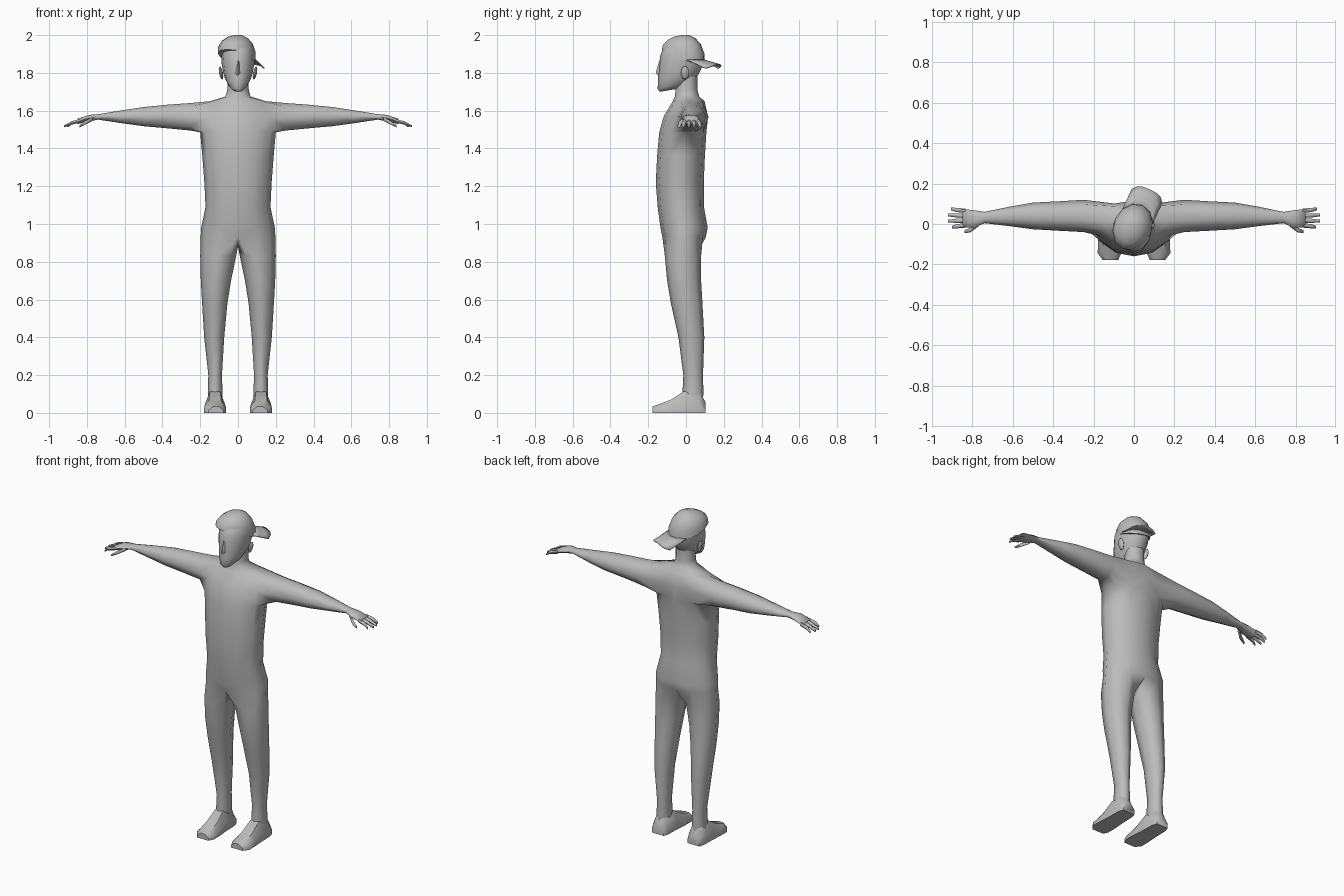
import bpy, bmesh, math
from mathutils import Matrix

if "Cube" in bpy.data.objects:
    bpy.data.objects.remove(bpy.data.objects["Cube"])

grey = bpy.data.materials.new("plain grey")
grey.use_nodes = True
grey.diffuse_color = (0.5, 0.5, 0.5, 1)
grey.node_tree.nodes["Principled BSDF"].inputs["Base Color"].default_value = (0.5, 0.5, 0.5, 1)


def finish(bm, name, mirror=False, angle=60):
    """Turn a bmesh into a smooth shaded object, mirrored across x if asked."""
    bmesh.ops.recalc_face_normals(bm, faces=bm.faces)
    mesh = bpy.data.meshes.new(name)
    bm.to_mesh(mesh)
    bm.free()
    mesh.materials.append(grey)
    ob = bpy.data.objects.new(name, mesh)
    bpy.context.collection.objects.link(ob)
    bpy.ops.object.select_all(action="DESELECT")
    ob.select_set(True)
    bpy.context.view_layer.objects.active = ob
    bpy.ops.object.shade_smooth_by_angle(angle=math.radians(angle))
    if mirror:
        mod = ob.modifiers.new("Mirror", "MIRROR")
        mod.use_clip = True
        mod.merge_threshold = 0.0005
    return ob


def bridge(bm, a, b):
    """Join two closed loops that have the same number of vertices."""
    n = len(a)
    for i in range(n):
        j = (i + 1) % n
        bm.faces.new((a[i], a[j], b[j], b[i]))


def loft(bm, rings, start=None, cap_start=True):
    """Skin closed rings of points, optionally growing from an existing loop."""
    last = start
    for ring in rings:
        loop = [bm.verts.new(p) for p in ring]
        if last:
            bridge(bm, last, loop)
        elif cap_start:
            bm.faces.new(loop)
        last = loop
    bm.faces.new(last)


def oval(lo_u, hi_u, lo_v, hi_v, degrees):
    """Points on the oval that fills a rectangle."""
    for d in degrees:
        a = math.radians(d)
        yield ((lo_u + hi_u) / 2 + (hi_u - lo_u) / 2 * math.cos(a),
               (lo_v + hi_v) / 2 + (hi_v - lo_v) / 2 * math.sin(a))


# Body half: torso rows of (height, half width, front y, back y)
torso = [(0.93, 0.198, -0.125, 0.105), (0.98, 0.195, -0.135, 0.115),
         (1.09, 0.172, -0.15, 0.095), (1.22, 0.178, -0.16, 0.094),
         (1.36, 0.189, -0.153, 0.1), (1.485, 0.2, -0.142, 0.108),
         (1.57, 0.19, -0.118, 0.117), (1.65, 0.15, -0.07, 0.098),
         (1.675, 0.066, -0.058, 0.07), (1.71, 0.057, -0.056, 0.06),
         (1.78, 0.055, -0.05, 0.06)]
ARM_ROW = 5
bm = bmesh.new()
rows = [[bm.verts.new((x if 0 < i < 6 else 0, y, z)) for i, (x, y) in
         enumerate(oval(-w, w, yf, yb, range(-90, 91, 30)))]
        for z, w, yf, yb in torso]
for r in range(len(rows) - 1):
    for k in range(6):
        if r in (ARM_ROW, ARM_ROW + 1) and k in (2, 3, 4):
            continue  # arm opening
        bm.faces.new((rows[r][k], rows[r][k + 1], rows[r + 1][k + 1], rows[r + 1][k]))

# Leg grown from the hip row plus a crotch point
crotch = bm.verts.new((0, -0.01, 0.88))
legs = [(0.83, 0.01, 0.2, -0.112, 0.08), (0.7, 0.037, 0.197, -0.1, 0.08),
        (0.58, 0.056, 0.19, -0.08, 0.087), (0.4, 0.073, 0.179, -0.04, 0.097),
        (0.2, 0.085, 0.157, -0.014, 0.09), (0.12, 0.082, 0.16, -0.018, 0.092),
        (0.04, 0.085, 0.16, -0.015, 0.09)]
loft(bm, [[(x, y, z) for x, y in oval(xi, xo, yf, yb, range(-135, 181, 45))]
          for z, xi, xo, yf, yb in legs], rows[0] + [crotch])

# Arm and palm grown from the shoulder opening
low, mid, top = rows[ARM_ROW:ARM_ROW + 3]
opening = low[2:6] + [mid[5]] + top[5:1:-1] + [mid[2]]
arms = [(0.25, -0.04, 0.12, 1.492, 1.643), (0.36, -0.034, 0.113, 1.503, 1.635),
        (0.5, -0.026, 0.106, 1.516, 1.621), (0.62, -0.01, 0.085, 1.533, 1.602),
        (0.74, 0.004, 0.06, 1.552, 1.582), (0.79, -0.018, 0.068, 1.543, 1.578),
        (0.85, -0.016, 0.074, 1.528, 1.558)]
arm_angles = (225, 255, 285, 315, 0, 45, 75, 105, 135, 180)
loft(bm, [[(x, y, z) for y, z in oval(yf, yb, zb, zt, arm_angles)]
          for x, yf, yb, zb, zt in arms], opening)
finish(bm, "body", mirror=True, angle=75)


# Fingers and thumb as tapered tubes
def finger(bm, path, radius):
    loft(bm, [[(x, y, z) for y, z in oval(cy - radius * s, cy + radius * s, cz - radius * s,
                                          cz + radius * s, range(0, 360, 60))]
              for (x, cy, cz), s in zip(path, (1, 0.95, 0.6))])


bm = bmesh.new()
for i, reach in enumerate((0.9, 0.92, 0.92, 0.905)):
    y = -0.007 + i * 0.024
    spread = (i - 1.4) * 0.006
    finger(bm, [(0.835, y, 1.546), (0.88, y + spread / 2, 1.535), (reach, y + spread, 1.518)], 0.011)
finger(bm, [(0.77, 0.0, 1.556), (0.81, -0.03, 1.535), (0.84, -0.038, 1.516)], 0.012)
finish(bm, "fingers", mirror=True)

# Feet: flat soled sections of (y, inner x, outer x, height)
feet = [(0.102, 0.082, 0.162, 0.06), (0.07, 0.072, 0.172, 0.115),
        (-0.015, 0.07, 0.174, 0.112), (-0.08, 0.064, 0.178, 0.07),
        (-0.145, 0.063, 0.18, 0.045), (-0.178, 0.078, 0.155, 0.034)]
bm = bmesh.new()
loft(bm, [[(xi, y, 0), (xo, y, 0), (xo, y, h * 0.45), (xo - 0.025, y, h),
           (xi + 0.025, y, h), (xi, y, h * 0.45)] for y, xi, xo, h in feet])
finish(bm, "feet", mirror=True, angle=50)


# Head and cap: tilted rings of (front z, back z, half width, front y, back y)
def tilted(rings, sides):
    for zf, zb, w, yf, yb in rings:
        yield [(x, y, zf + (zb - zf) * (y - yf) / (yb - yf)) for x, y in
               oval(-w, w, yf, yb, [i * 360 / sides for i in range(sides)])]


head = [(1.7, 1.715, 0.026, -0.138, -0.05), (1.715, 1.75, 0.05, -0.15, 0.03),
        (1.75, 1.79, 0.069, -0.149, 0.066), (1.79, 1.82, 0.079, -0.147, 0.08),
        (1.84, 1.85, 0.086, -0.142, 0.092), (1.89, 1.88, 0.088, -0.137, 0.095),
        (1.93, 1.92, 0.083, -0.121, 0.088), (1.97, 1.955, 0.06, -0.085, 0.06)]
bm = bmesh.new()
loft(bm, tilted(head, 12))
finish(bm, "head")

# Nose wedge
bm = bmesh.new()
loft(bm, [[(-w, -0.13, z), (0, y, z), (w, -0.13, z)] for z, w, y in
          ((1.785, 0.017, -0.146), (1.8, 0.02, -0.16), (1.825, 0.014, -0.154), (1.87, 0.01, -0.139))])
finish(bm, "nose")

# Ears
bm = bmesh.new()
bmesh.ops.create_uvsphere(bm, u_segments=8, v_segments=6, radius=1, matrix=(
    Matrix.Translation((0.09, -0.005, 1.8)) @ Matrix.Rotation(0.2, 4, "Y")
    @ Matrix.Diagonal((0.01, 0.022, 0.036, 1))))
finish(bm, "ears", mirror=True)

# Cap worn backwards and turned a little to the left
turn = Matrix.Rotation(math.radians(-25), 4, "Z")
cap = [(1.925, 1.84, 0.096, -0.135, 0.104), (1.952, 1.9, 0.095, -0.128, 0.1),
       (1.977, 1.95, 0.079, -0.1, 0.08), (1.993, 1.983, 0.052, -0.062, 0.05),
       (2.0, 2.0, 0.02, -0.025, 0.018)]
bm = bmesh.new()
loft(bm, tilted(cap, 12))
bm.transform(turn)
finish(bm, "cap_crown", angle=45)

# Curved cap brim
bm = bmesh.new()
U, V = 8, 3
grid = []
for i in range(U + 1):
    u = 2 * i / U - 1
    inner = 0.092 * math.sqrt(1 - 0.75 * u * u)
    outer = 0.188 - 0.035 * u ** 4
    grid.append([bm.verts.new((u * 0.084, inner + (outer - inner) * j / V,
                               1.872 - 0.024 * j / V - 0.022 * u * u * j / V))
                 for j in range(V + 1)])
for i in range(U):
    for j in range(V):
        bm.faces.new((grid[i][j], grid[i + 1][j], grid[i + 1][j + 1], grid[i][j + 1]))
bm.transform(turn)
brim = finish(bm, "cap_brim")
brim.modifiers.new("Thickness", "SOLIDIFY").thickness = 0.006
